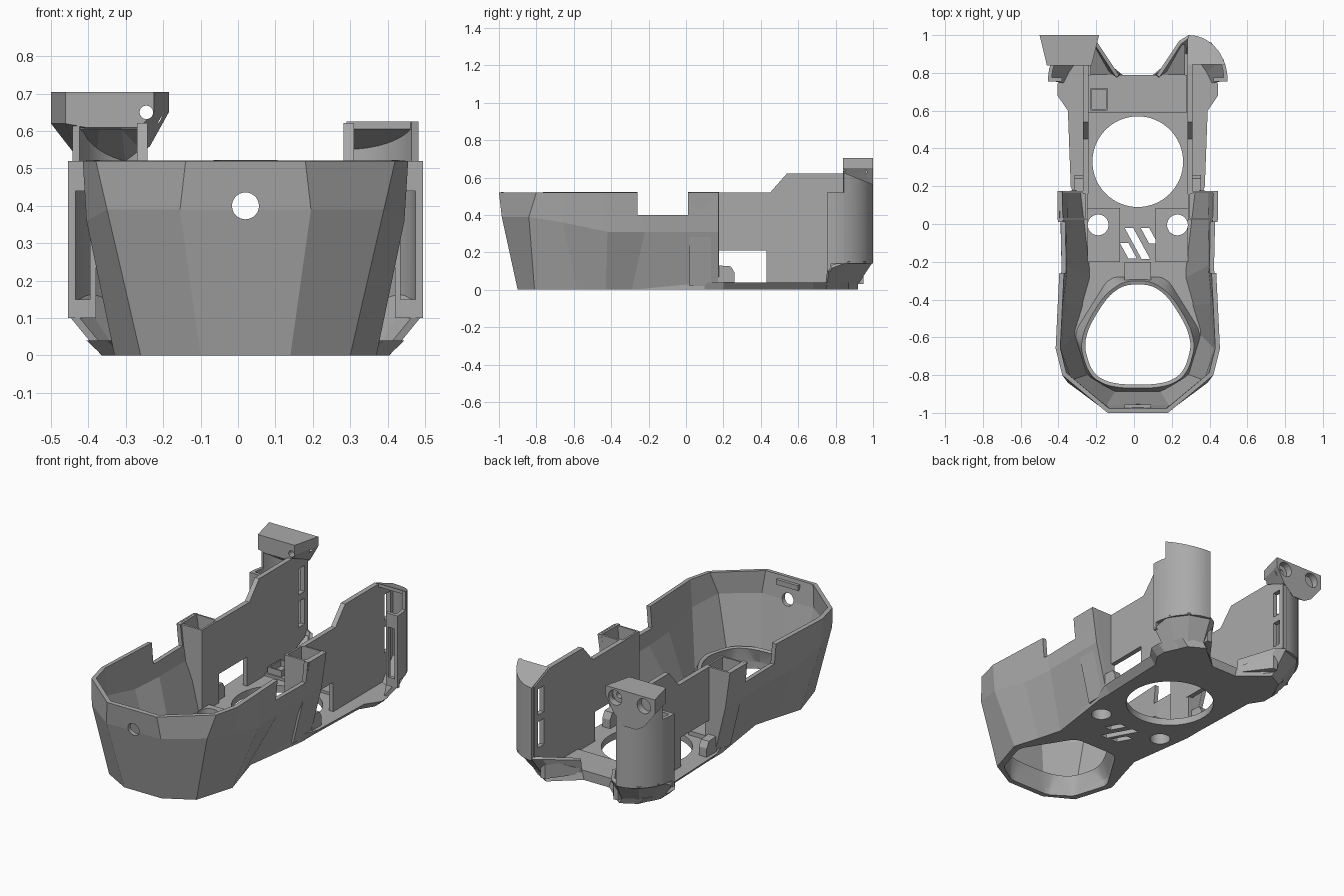
import bpy, bmesh
from math import cos, sin, pi, radians

if "Cube" in bpy.data.objects:
    bpy.data.objects.remove(bpy.data.objects["Cube"])

AXIS = 0.02  # symmetry plane of the housing
GREY = (0.4, 0.4, 0.4, 1)
mat = bpy.data.materials.new("plain grey")
mat.use_nodes = True
mat.diffuse_color = GREY
for node in mat.node_tree.nodes:
    if node.type == 'BSDF_PRINCIPLED':
        node.inputs["Base Color"].default_value = GREY
parts, cutters = [], []


def loft(name, rings, closed=True, caps=True, cutter=False):
    """Bridge equal rings of 3D points into a strip or solid."""
    bm = bmesh.new()
    vs = [[bm.verts.new(p) for p in r] for r in rings]
    n = len(rings[0])
    for a, b in zip(vs, vs[1:]):
        for i in range(n if closed else n - 1):
            j = (i + 1) % n
            bm.faces.new((a[i], a[j], b[j], b[i]))
    if caps:
        bm.faces.new(vs[0][::-1])
        bm.faces.new(vs[-1])
        bmesh.ops.recalc_face_normals(bm, faces=bm.faces)
    me = bpy.data.meshes.new(name)
    bm.to_mesh(me)
    bm.free()
    me.materials.append(mat)
    o = bpy.data.objects.new(name, me)
    o.location.x = AXIS
    bpy.context.collection.objects.link(o)
    if cutter:
        o.hide_render = True
    (cutters if cutter else parts).append(o)
    return o


def flat(pts, z):
    return [(x, y, z) for x, y in pts]


def prism(name, pts, z0, z1, cutter=False):
    return loft(name, [flat(pts, z0), flat(pts, z1)], cutter=cutter)


def side_prism(name, pts, x0, x1, cutter=False):
    return loft(name, [[(x, y, z) for y, z in pts] for x in (x0, x1)], cutter=cutter)


def rect(x0, x1, y0, y1):
    return [(x0, y0), (x1, y0), (x1, y1), (x0, y1)]


def disc(cx, cy, r, n=32):
    return [(cx + r * cos(2 * pi * i / n), cy + r * sin(2 * pi * i / n)) for i in range(n)]


def both_sides(half):
    return half + [(-x, y) for x, y in half[::-1]]


def round_off(pts, t, times=3):
    """Cut the corners of an outline repeatedly."""
    for _ in range(times):
        new = []
        for (ax, ay), (bx, by) in zip(pts, pts[1:] + pts[:1]):
            new += [(ax + (bx - ax) * k, ay + (by - ay) * k) for k in (t, 1 - t)]
        pts = new
    return pts


def mirror(o):
    o.modifiers.new("mirror", 'MIRROR')
    return o


def thicken(o, t, offset=-1):
    m = o.modifiers.new("thickness", 'SOLIDIFY')
    m.thickness, m.offset = t, offset
    return o


def cut(o, *tools):
    for c in tools:
        m = o.modifiers.new("cut", 'BOOLEAN')
        m.operation, m.solver, m.object = 'DIFFERENCE', 'EXACT', c
    return o


def y_hole(x, z, r, y0, y1):
    ring = disc(x, z, r)
    return loft("hole_cutter", [[(u, y, v) for u, v in ring] for y in (y0, y1)], cutter=True)


# Faceted front bowl, with side notches and a round front hole
low = [(0, -.9), (.12, -.9), (.28, -.81), (.35, -.58), (.305, -.43), (.265, -.29), (.32, .175)]
mid = [(0, -.985, .39), (.175, -.985, .39), (.37, -.84, .39), (.425, -.66, .36),
       (.41, -.42, .31), (.395, -.22, .31), (.395, .175, .31)]
high = [(0, -1), (.16, -1), (.40, -.8), (.435, -.66), (.425, -.45), (.415, -.25), (.425, .175)]
bowl = loft("front_bowl", [flat(low, 0), mid, flat(high, .52)], closed=False, caps=False)
thicken(mirror(bowl), .025)
cut(bowl, prism("notch_cutter", rect(-.6, .6, -.26, .01), .4, .6, True),
    y_hole(0, .4, .036, -1.1, -.9))
prism("rim_catch", rect(-.07, .07, -.98, -.955), .47, .5)

# Base plate, chamfered along the rear, with openings
outline = both_sides(low[1:-1] + [(.32, .1), (.355, .2), (.37, .6), (.425, .68), (.425, .74),
                                  (.36, .87), (.26, .92), (.21, .88), (.09, .79)])
under = [(x * (.9 if y > .15 else 1), y) for x, y in outline]
plate = loft("base_plate", [flat(under, 0), flat(outline, .04)])
mouth_corners = both_sides([(.13, -.87), (.25, -.79), (.315, -.58), (.14, -.3)])
mouth = round_off(mouth_corners, .08)
fan_hole = prism("round_opening_cutter", disc(0, .33, .24, 64), -.1, .2, True)
cut(plate, prism("mouth_cutter", mouth, -.1, .13, True), fan_hole)
for x, y, k in ((-.07, -.02, 1), (.015, -.02, .5), (-.095, -.1, .5)):
    dx, dy = .09 * k, .165 * k
    slot = [(x, y), (x + dx, y - dy), (x + dx + .045, y - dy), (x + .045, y)]
    cut(plate, prism("slot_cutter", slot, -.1, .2, True))

# Tapered collar: angular below, rounded at its lip
lip = round_off(both_sides([(.13, -.85), (.245, -.79), (.295, -.6), (.12, -.32)]), .22)
collar = thicken(loft("opening_collar", [flat(mouth, 0), flat(mouth, .04), flat(lip, .12)],
                      caps=False), .02, 1)
prism("collar_tab", rect(-.07, .07, -.3, -.2), .03, .1)

# Raised mounting pads with screw holes
pads = prism("mounting_pad", rect(.095, .265, -.2, .085), .03, .065)
for s in (1, -1):
    hole = prism("screw_cutter", disc(s * .21, -.005, .055), -.1, .2, True)
    cut(plate, hole)
    if s == 1:
        cut(pads, hole, fan_hole)
mirror(pads)
mirror(prism("pad_disc", disc(.165, -.11, .052), .06, .072))

# Rear cross strip and small box on it
prism("rear_strip", rect(-.26, .26, .59, .79), .03, .055)
thicken(loft("rear_box", [flat(rect(-.25, -.16, .6, .72), z) for z in (.05, .09)],
             caps=False), .012)

# Tapered hollow posts behind the bowl
post = loft("hollow_post", [flat(rect(.265, x, .02, .175), z)
                            for x, z in ((.32, .02), (.39, .31), (.425, .52))], caps=False)
mirror(thicken(post, .016))

# Clips beside the round opening
mirror(side_prism("clip", [(.17, .03), (.26, .03), (.26, .09), (.24, .125), (.17, .13)], .285, .335))

# Side walls with low windows and two upright slots near the rear
wall = side_prism("side_wall", [(.16, .21), (.43, .21), (.43, .03), (.9, .03), (.985, .15),
                                (.985, .565), (.845, .622), (.54, .622), (.45, .52), (.16, .52)],
                  .262, .29)
for z in (.2, .39):
    cut(wall, side_prism("upright_slot_cutter", rect(.9, .955, z, z + .15), .2, .35, True))
mirror(wall)


# Curved rear shells, closed by a lid that slopes down to the rear
def arc(a0, a1, n):
    return [(.27 + .205 * cos(radians(a0 + (a1 - a0) * i / n)),
             .765 + .235 * sin(radians(a0 + (a1 - a0) * i / n))) for i in range(n + 1)]


def sloped(pts, z):
    return [(x, y, z - .4 * (y - .845)) for x, y in pts]


rear = arc(20, 90, 10)
shells = [loft("rear_shell", [flat(rear, .14), sloped(rear, .625)], False, False),
          loft("shell_edge", [flat(arc(0, 20, 3), z) for z in (.14, .52)], False, False)]
for o in shells:
    mirror(thicken(o, .02))
lid_outline = rear + [(.27, .845)]
mirror(loft("shell_lid", [sloped(lid_outline, .605), sloped(lid_outline, .625)]))
flange = side_prism("shell_flange", rect(.755, .775, .1, .52), .40, .474)
cut(flange, side_prism("flange_cutter", rect(.7, .8, .15, .44), .415, .455, True))
mirror(flange)

# Sloped feet under the shells, with inward brackets
foot_low = [(.385, .75), (.36, .8), (.32, .86), (.25, .9), (.2, .87), (.09, .79)]
foot_high = [(.475, .765), (.455, .87), (.39, .96), (.27, 1), (.22, .97), (.10, .79)]
foot = loft("rear_foot", [flat(foot_low, 0),
                          [(x, y, .15 if y > .8 else .11) for x, y in foot_high]], False, False)
mirror(thicken(foot, .02))
mirror(loft("foot_bracket", [flat([(.1, .79), (.25, .79), (.25, .95), (.22, .95)], .03),
                             [(.1, .79, .06), (.25, .79, .07), (.25, .95, .14), (.22, .95, .14)]]))

# Tower head on the right shell: one blind recess and one through hole
face = [(-.52, .705), (-.205, .705), (-.205, .65), (-.255, .56), (-.32, .5),
        (-.4, .5), (-.45, .53), (-.52, .62)]
head = loft("tower_head", [[(x, 1, z) for x, z in face],
                           [(-.365 + (x + .365) * .75, .84, max(z, .61)) for x, z in face]])
for x in (-.45, -.265):
    cut(head, y_hole(x, .65, .043, .96, 1.1))
cut(head, y_hole(-.265, .65, .018, .7, 1.1))

# Bake the modifiers, then drop the cutters
deps = bpy.context.evaluated_depsgraph_get()
baked = [bpy.data.meshes.new_from_object(o.evaluated_get(deps)) for o in parts]
for o, me in zip(parts, baked):
    o.modifiers.clear()
    o.data = me
for c in cutters:
    bpy.data.objects.remove(c)

# Smooth the rounded parts, keeping edges sharp
for o in shells + [collar, plate, head, pads]:
    o.data.shade_smooth()
    o.data.set_sharp_from_angle(angle=radians(16))
